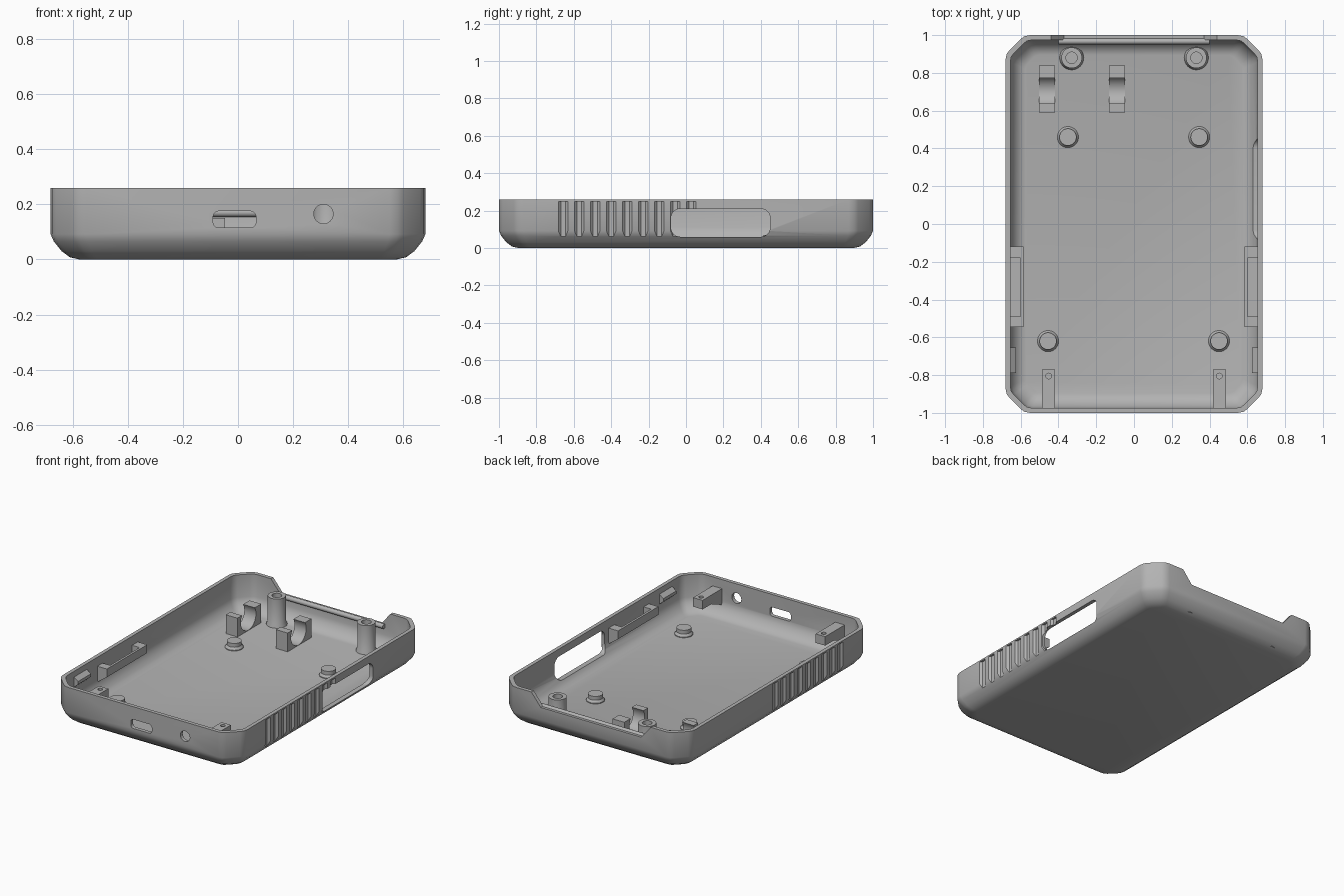
import bpy, bmesh, math

cube = bpy.data.objects.get("Cube")
if cube:
    bpy.data.objects.remove(cube, do_unlink=True)

HX, HY, TOP, FLOOR = 0.68, 1.0, 0.26, 0.025

grey = bpy.data.materials.new("plain_grey")
grey.use_nodes = True
grey.diffuse_color = (0.45, 0.45, 0.45, 1)
grey.node_tree.nodes["Principled BSDF"].inputs["Base Color"].default_value = (0.45, 0.45, 0.45, 1)


def finish(name, bm):
    bmesh.ops.recalc_face_normals(bm, faces=bm.faces)
    mesh = bpy.data.meshes.new(name)
    bm.to_mesh(mesh)
    bm.free()
    mesh.materials.append(grey)
    ob = bpy.data.objects.new(name, mesh)
    bpy.context.collection.objects.link(ob)
    return ob


def activate(ob):
    bpy.ops.object.select_all(action='DESELECT')
    ob.select_set(True)
    bpy.context.view_layer.objects.active = ob


def smooth(ob):
    activate(ob)
    bpy.ops.object.shade_smooth_by_angle(angle=math.radians(32))


def cut(ob, cutter):
    activate(ob)
    mod = ob.modifiers.new("cut", 'BOOLEAN')
    mod.operation = 'DIFFERENCE'
    mod.solver = 'EXACT'
    mod.object = cutter
    bpy.ops.object.modifier_apply(modifier=mod.name)
    bpy.data.objects.remove(cutter, do_unlink=True)


def prism(name, pts, axis, lo, hi):
    """Extrude a 2D outline along one axis."""
    place = {'x': lambda u, v, t: (t, u, v),
             'y': lambda u, v, t: (u, t, v),
             'z': lambda u, v, t: (u, v, t)}[axis]
    bm = bmesh.new()
    ends = [[bm.verts.new(place(u, v, t)) for u, v in pts] for t in (lo, hi)]
    n = len(pts)
    for ring in ends:
        bm.faces.new(ring)
    for i in range(n):
        j = (i + 1) % n
        bm.faces.new((ends[0][i], ends[0][j], ends[1][j], ends[1][i]))
    return finish(name, bm)


def circle(u, v, r, n=32):
    return [(u + r * math.cos(math.tau * i / n), v + r * math.sin(math.tau * i / n))
            for i in range(n)]


def rect(u0, u1, v0, v1):
    return [(u0, v0), (u1, v0), (u1, v1), (u0, v1)]


def rounded(u0, u1, v0, v1, r, n=8):
    pts = []
    corners = [(u1 - r, v1 - r), (u0 + r, v1 - r), (u0 + r, v0 + r), (u1 - r, v0 + r)]
    for k, (cu, cv) in enumerate(corners):
        for i in range(n + 1):
            a = math.pi / 2 * (k + i / n)
            pts.append((cu + r * math.cos(a), cv + r * math.sin(a)))
    return pts


def lathe(name, profile, x, y, n=32):
    bm = bmesh.new()
    vs = [bm.verts.new((x + r, y, z)) for r, z in profile]
    es = [bm.edges.new(p) for p in zip(vs, vs[1:])]
    bmesh.ops.spin(bm, geom=vs + es, cent=(x, y, 0), axis=(0, 0, 1),
                   angle=math.tau, steps=n)
    bmesh.ops.remove_doubles(bm, verts=bm.verts, dist=0.0001)
    ob = finish(name, bm)
    smooth(ob)
    return ob


# Case shell: outline with softened chamfered corners, lofted outside then inside
def outline(inset):
    k = 1 - 4 * inset
    corner = [(0, .13), (.006, .1), (.02, .08), (.08, .02), (.1, .006), (.13, 0)]
    pts = []
    for sx, sy in ((1, 1), (-1, 1), (-1, -1), (1, -1)):
        arc = corner[::-1] if sx * sy < 0 else corner
        pts += [(sx * (HX - inset - a * k), sy * (HY - inset - b * k)) for a, b in arc]
    return pts


bm = bmesh.new()
rings = [(.105, 0), (.07, .008), (.04, .03), (.012, .065), (0, .092), (0, TOP),
         (.025, TOP), (.025, .11), (.035, .08), (.06, .045), (.085, .03), (.105, FLOOR)]
loops = [[bm.verts.new((x, y, z)) for x, y in outline(i)] for i, z in rings]
for a, b in zip(loops, loops[1:]):
    for i in range(len(a)):
        j = (i + 1) % len(a)
        bm.faces.new((a[i], a[j], b[j], b[i]))
bm.faces.new(loops[0])
bm.faces.new(loops[-1])
shell = finish("case_shell", bm)

# Openings in the walls
cut(shell, prism("side_slot", rounded(-.08, .45, .06, .21, .05), 'x', .6, .75))
cut(shell, prism("port_slot", rounded(-.09, .065, .115, .175, .02), 'y', -1.1, -.92))
cut(shell, prism("round_hole", circle(.31, .165, .035), 'y', -1.1, -.92))
notch = [(-.37, .175), (.37, .175), (.44, TOP), (.44, .3), (-.44, .3), (-.44, TOP)]
cut(shell, prism("back_notch", notch, 'y', .94, 1.1))

# Grip grooves on both sides
for side in (-1, 1):
    for i in range(9):
        y = -.657 + i * .0857
        groove = [(side * .666, y - .012), (side * .666, y + .012),
                  (side * .7, y + .045), (side * .7, y - .045)]
        cut(shell, prism("groove", groove, 'z', .06, .25))
smooth(shell)

# Rounded rail in the back notch
smooth(prism("back_rail", circle(.967, .17, .016, 20), 'x', -.4, .4))

# Screw posts and locating pegs
for x in (-.33, .33):
    lathe("screw_post", [(0, .015), (.064, .015), (.064, .03), (.055, .045), (.055, .215),
                         (.03, .215), (.03, .06), (0, .06)], x, .88)
for x, y in ((-.35, .46), (.345, .46), (-.455, -.62), (.45, -.62)):
    lathe("locating_peg", [(0, .015), (.056, .015), (.056, .03), (.045, .045),
                           (.045, .07), (0, .07)], x, y)

# Cradle clips
for x in (-.46, -.09):
    clip = prism("cradle_clip", rect(.59, .84, .015, .15), 'x', x - .043, x + .043)
    cut(clip, prism("cradle_bore", circle(.705, .107, .08), 'x', x - .1, x + .1))
    smooth(clip)

for side in (-1, 1):
    # Pocketed brackets on the side walls
    wedge = [(side * .66, .09), (side * .585, .145), (side * .585, .2), (side * .66, .2)]
    bracket = prism("side_bracket", wedge, 'y', -.545, -.12)
    pocket = [(-.49, .15), (-.18, .15), (-.18, .3), (-.49, .3)]
    cut(bracket, prism("pocket", pocket, 'x', min(side * .6, side * .656),
                       max(side * .6, side * .656)))
    # Small snap tabs
    tab = [(side * .66, .15), (side * .625, .18), (side * .625, .2), (side * .66, .225)]
    prism("snap_tab", tab, 'y', -.79, -.655)
    # Front screw brackets with sloped undersides
    arm = [(-.98, .09), (-.98, .2), (-.77, .2), (-.77, .14), (-.86, .14)]
    x = side * .452
    front = prism("front_bracket", arm, 'x', x - .035, x + .035)
    cut(front, prism("bracket_hole", circle(x, -.805, .015, 16), 'z', .1, .3))
    smooth(front)
